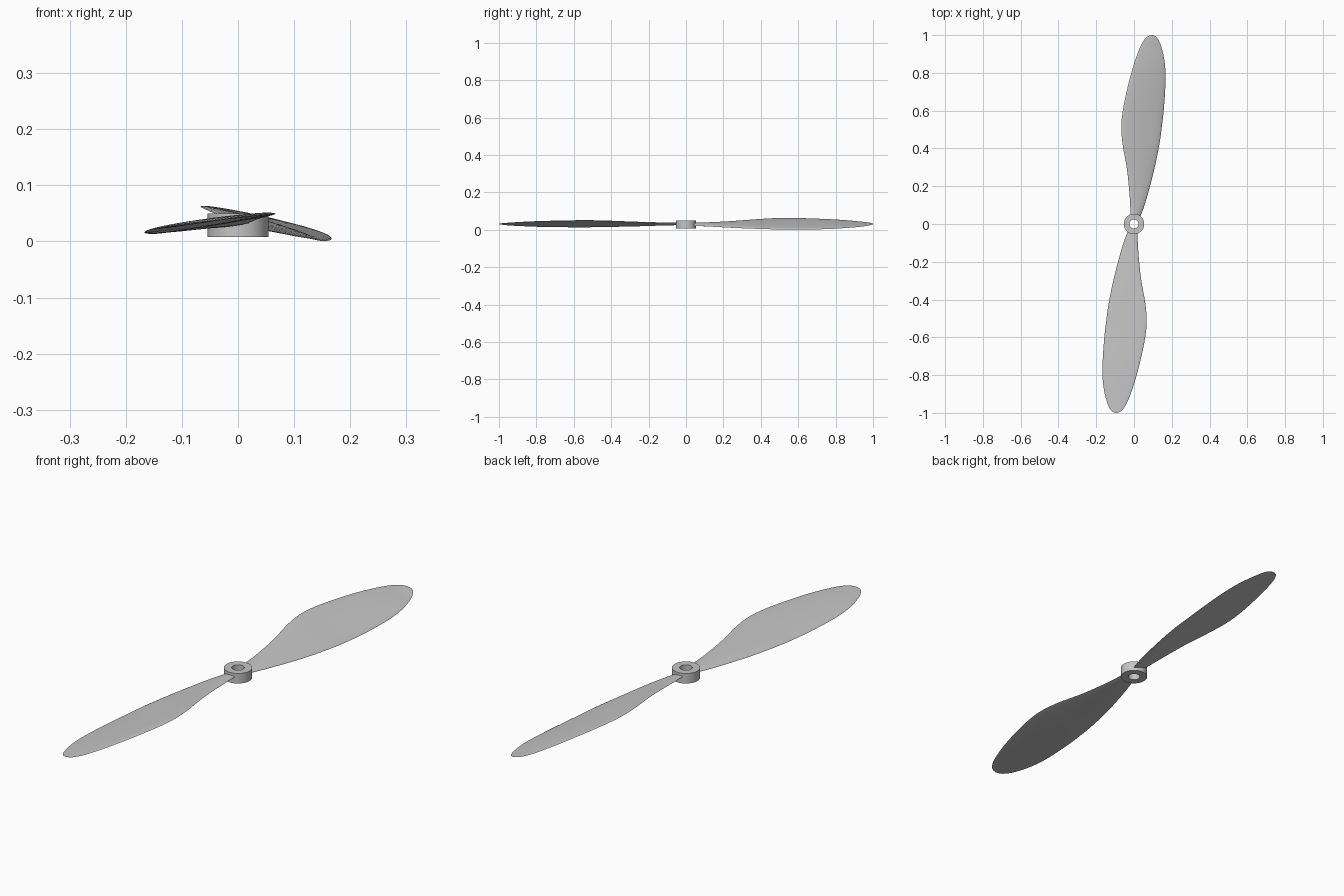
import bpy, bmesh, math
from mathutils import Vector

cube = bpy.data.objects.get("Cube")
if cube:
    bpy.data.objects.remove(cube, do_unlink=True)

grey = bpy.data.materials.new("plain grey")
grey.use_nodes = True
colour = (0.56, 0.56, 0.56, 1)
grey.diffuse_color = colour
grey.node_tree.nodes["Principled BSDF"].inputs["Base Color"].default_value = colour


def make_object(name, bm, angle):
    bmesh.ops.recalc_face_normals(bm, faces=bm.faces)
    mesh = bpy.data.meshes.new(name)
    bm.to_mesh(mesh)
    bm.free()
    mesh.materials.append(grey)
    obj = bpy.data.objects.new(name, mesh)
    bpy.context.collection.objects.link(obj)
    bpy.ops.object.select_all(action="DESELECT")
    obj.select_set(True)
    bpy.context.view_layer.objects.active = obj
    bpy.ops.object.shade_smooth_by_angle(angle=math.radians(angle))
    return obj


def skin(bm, rings, closed=False):
    """Bridge matching rings of vertices with quads."""
    pairs = list(zip(rings, rings[1:]))
    if closed:
        pairs.append((rings[-1], rings[0]))
    for a, b in pairs:
        n = len(a)
        for i in range(n):
            j = (i + 1) % n
            bm.faces.new((a[i], a[j], b[j], b[i]))


def smooth_rows(rows, steps):
    """Catmull-Rom interpolation between stations."""
    pts = [Vector(r) for r in rows]
    out = []
    for i in range(len(pts) - 1):
        p0, p1, p2 = pts[max(i - 1, 0)], pts[i], pts[i + 1]
        p3 = pts[min(i + 2, len(pts) - 1)]
        for k in range(steps):
            t = k / steps
            out.append((p1 * 2 + (p2 - p0) * t
                        + (p0 * 2 - p1 * 5 + p2 * 4 - p3) * t ** 2
                        + (p1 * 3 - p0 - p2 * 3 + p3) * t ** 3) / 2)
    return out + [pts[-1]]


# Blade stations: y, leading x, trailing x, leading z, trailing z
STATIONS = [
    (.03, -.02, .03, .035, .022),
    (.12, -.021, .062, .036, .018),
    (.28, -.036, .105, .047, .009),
    (.42, -.06, .134, .058, .004),
    (.52, -.067, .148, .062, .001),
    (.62, -.056, .159, .061, .001),
    (.76, -.025, .167, .056, .004),
    (.86, .004, .162, .050, .010),
    (.94, .034, .144, .043, .017),
    (.98, .058, .126, .038, .024),
    (.995, .076, .112, .034, .028),
    (1, .092, .098, .031, .03),
]
HALF = 14


def blade(name, pitch, turn):
    bm = bmesh.new()
    rings = []
    for y, xa, xb, za, zb in smooth_rows(STATIONS, 5):
        bulge = .009 * (1 - min(y, 1) ** 6) + .0006
        ring = []
        for i in range(2 * HALF):
            a = math.pi * i / HALF
            u = (1 - math.cos(a)) / 2
            z = .031 + (za + (zb - za) * u - .031) * pitch
            z += bulge * math.sin(a) * (1 if i < HALF else .25)
            ring.append(bm.verts.new((turn * (xa + (xb - xa) * u), turn * y, z)))
        rings.append(ring)
    skin(bm, rings)
    bm.faces.new(rings[0])
    bm.faces.new(rings[-1])
    make_object(name, bm, 50)


blade("back_blade", 1, 1)
blade("front_blade", .58, -1)

# Hub ring with a through bore
bm = bmesh.new()
SIDES = 64
rings = [[bm.verts.new((r * math.cos(math.tau * i / SIDES),
                        r * math.sin(math.tau * i / SIDES), z))
          for i in range(SIDES)]
         for r, z in ((.024, .008), (.054, .008), (.054, .05), (.024, .05))]
skin(bm, rings, closed=True)
make_object("hub", bm, 30)
